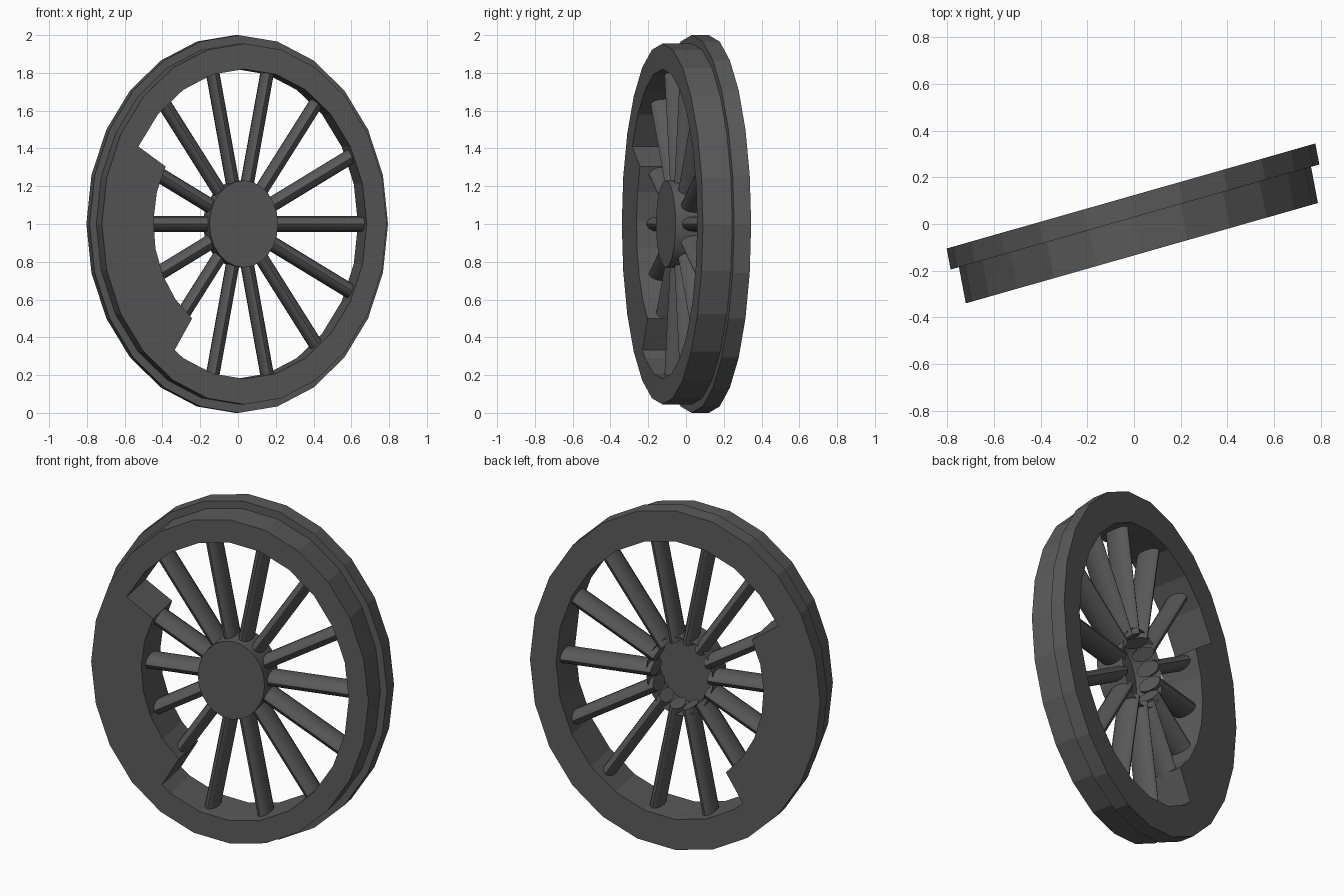
import bpy, bmesh, math
from mathutils import Vector

if "Cube" in bpy.data.objects:
    bpy.data.objects.remove(bpy.data.objects["Cube"])

# Wheel frame: the wheel is turned about z and slightly squashed in width
U = Vector((0.79, 0.225, 0.0))      # in-plane horizontal, per unit radius
W = Vector((-0.19, 1.0, 0.0))       # axle direction, towards the back
C = Vector((0.01, 0.0, 1.0))
Z = Vector((0, 0, 1))

mat = bpy.data.materials.new("dark_grey_iron")
mat.diffuse_color = (0.1, 0.1, 0.1, 1)
mat.use_nodes = True
mat.node_tree.nodes["Principled BSDF"].inputs["Base Color"].default_value = mat.diffuse_color


def place(r, ang, t, side=0.0):
    """Point at radius r, angle, axle position t, sideways tangential shift."""
    c, s = math.cos(ang), math.sin(ang)
    return C + U * (r * c - side * s) + Z * (r * s + side * c) + W * t


def finish(bm, name, smooth=False):
    bmesh.ops.recalc_face_normals(bm, faces=bm.faces)
    me = bpy.data.meshes.new(name)
    bm.to_mesh(me)
    bm.free()
    ob = bpy.data.objects.new(name, me)
    bpy.context.collection.objects.link(ob)
    me.materials.append(mat)
    if smooth:
        bpy.context.view_layer.objects.active = ob
        ob.select_set(True)
        bpy.ops.object.shade_smooth_by_angle(angle=math.radians(40))
        ob.select_set(False)
    return ob


def sweep(name, profile, angles, closed):
    """Turn a closed (radius, t) profile through the given angles."""
    bm = bmesh.new()
    rings = [[bm.verts.new(place(r, a, t)) for r, t in profile] for a in angles]
    n, m = len(rings), len(profile)
    for i in range(n if closed else n - 1):
        a, b = rings[i], rings[(i + 1) % n]
        for j in range(m):
            k = (j + 1) % m
            bm.faces.new((a[j], a[k], b[k], b[j]))
    if not closed:
        bm.faces.new(rings[0])
        bm.faces.new(rings[-1])
    return finish(bm, name)


FRONT, BACK, STEP = -0.125, 0.12, 0.03
full = [2 * math.pi * i / 24 for i in range(24)]

# Rim with tread and flange
sweep("rim", [(0.82, FRONT), (0.955, FRONT), (0.955, STEP), (1.0, STEP),
              (1.0, BACK), (0.82, BACK)], full, True)

# Balance weight on the left side
arc = [math.radians(150 + 85 * i / 6) for i in range(7)]
sweep("balance_weight", [(0.61, FRONT), (0.86, FRONT), (0.86, BACK), (0.61, BACK)],
      arc, False)

# Hub: cup closed at the front, open at the back
bm = bmesh.new()
front = [bm.verts.new(place(0.23, a, -0.107)) for a in full]
back = [bm.verts.new(place(0.23, a, 0.065)) for a in full]
bm.faces.new(front)
for i in range(24):
    j = (i + 1) % 24
    bm.faces.new((front[i], front[j], back[j], back[i]))
finish(bm, "hub", True)

# Fourteen oval spokes, ends poking into the hub and rim
for s in range(14):
    ang = 2 * math.pi * s / 14
    outer = 0.66 if 6 <= s <= 9 else 0.84
    bm = bmesh.new()
    ends = []
    for r in (0.195, outer):
        ends.append([bm.verts.new(place(r, ang, 0.073 * math.cos(k * math.pi / 6),
                                        0.042 * math.sin(k * math.pi / 6)))
                     for k in range(12)])
    for k in range(12):
        j = (k + 1) % 12
        bm.faces.new((ends[0][k], ends[0][j], ends[1][j], ends[1][k]))
    for e in ends:
        bm.faces.new(e)
    finish(bm, "spoke_%02d" % (s + 1), True)
